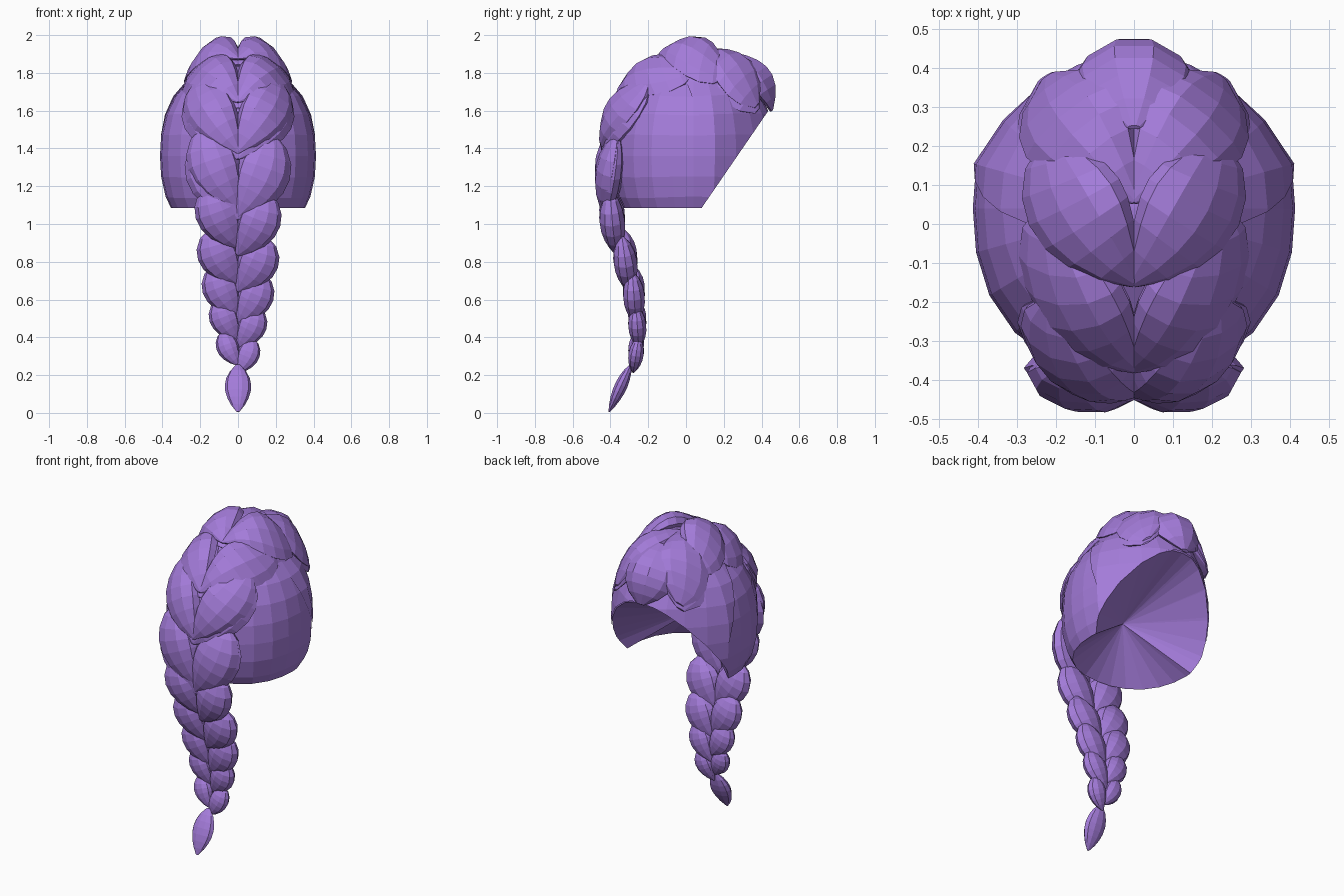
import bpy, bmesh, math
from mathutils import Vector

if "Cube" in bpy.data.objects:
    bpy.data.objects.remove(bpy.data.objects["Cube"])

purple = bpy.data.materials.new("purple hair")
purple.diffuse_color = (0.37, 0.20, 0.70, 1)
purple.use_nodes = True
purple.node_tree.nodes["Principled BSDF"].inputs["Base Color"].default_value = purple.diffuse_color


def finish(bm, name):
    bmesh.ops.recalc_face_normals(bm, faces=bm.faces)
    me = bpy.data.meshes.new(name)
    bm.to_mesh(me)
    bm.free()
    me.materials.append(purple)
    ob = bpy.data.objects.new(name, me)
    bpy.context.collection.objects.link(ob)
    return ob


def cut(bm, point, normal):
    geom = bm.verts[:] + bm.edges[:] + bm.faces[:]
    bmesh.ops.bisect_plane(bm, geom=geom, plane_co=point, plane_no=normal,
                           clear_outer=True)


def shell(name, grow, extra=None):
    """Egg-shaped scalp hair, open at neck and face, closed by a hollow fan."""
    bm = bmesh.new()
    bmesh.ops.create_uvsphere(bm, u_segments=24, v_segments=14, radius=1)
    for v in bm.verts:
        x, y, z = v.co
        # slightly boxy superellipsoid, narrowing towards the forehead
        k = (abs(x) ** 2.3 + abs(y) ** 2.3 + abs(z) ** 2.3) ** (-1 / 2.3)
        py = 0.04 + 0.43 * grow * y * k
        px = 0.413 * grow * x * k * (1 - 1.25 * max(0, py - 0.18))
        v.co = (px, py, 1.36 + 0.48 * grow * z * k)
    cut(bm, (0, 0, 1.085), (0, 0, -1))
    cut(bm, (0, 0.10, 1.11), (0, 0.51, -0.35))
    if extra:
        cut(bm, *extra)
    else:
        apex = bm.verts.new((0, -0.10, 1.36))
        for e in [e for e in bm.edges if e.is_boundary]:
            bm.faces.new((e.verts[0], e.verts[1], apex))
    return finish(bm, name)


shell("scalp_hair", 1.0)
# swept layer framing the face
shell("front_hair_layer", 1.015, ((0, 0.10, 1.5), (0, -0.9, -0.35)))


def lobe(name, side, start, tip, w, thick, bulge=0.0, droop=0.0, slant=0.0,
         rings=8, sides=10):
    """One plump braid strand running from the outside to the middle line."""
    a, b = Vector((0, *start)), Vector((0, *tip))
    length = (b - a).length
    T = (b - a).normalized()
    X = Vector((1, 0, 0))
    N = T.cross(X)

    def centre(t):
        p0, p1, p2 = ((0.62 + slant) * w, 0.66 * w, -0.05 * w)
        x = (1 - t) ** 2 * p0 + 2 * t * (1 - t) * p1 + t * t * p2
        return Vector((side * x, t * length))

    bm = bmesh.new()
    loops = []
    half = w * (0.56 - slant * 0.3 if side else 1.0)
    for i in range(rings):
        t = 0.02 + 0.96 * i / (rings - 1)
        c = centre(t)
        d = (centre(t + 0.01) - centre(t - 0.01)).normalized()
        r = max(0.05, math.sin(math.pi * t ** 0.9)) ** 0.8
        ring = []
        for j in range(sides):
            q = 2 * math.pi * j / sides
            p = c + Vector((d.y, -d.x)) * math.cos(q) * half * r
            n = (math.sin(q) * thick * r + bulge * math.sin(math.pi * t)
                 - droop * (p.x / w) ** 2)
            ring.append(bm.verts.new(a + X * p.x + T * p.y + N * n))
        loops.append(ring)
    for r0, r1 in zip(loops, loops[1:]):
        for j in range(sides):
            k = (j + 1) % sides
            bm.faces.new((r0[j], r0[k], r1[k], r1[j]))
    bm.faces.new(loops[0])
    bm.faces.new(loops[-1])
    finish(bm, name)


# braid rows from the crown to the end: start y,z, tip y,z, half width, thickness, bulge, droop
rows = [
    (0.43, 1.71, 0.05, 1.91, 0.27, 0.06, 0.07, 0.15),
    (0.22, 1.89, -0.16, 1.87, 0.265, 0.065, 0.075, 0.16),
    (0.0, 1.90, -0.38, 1.64, 0.27, 0.065, 0.065, 0.14),
    (-0.24, 1.79, -0.44, 1.37, 0.265, 0.07, 0.045, 0.08),
    (-0.37, 1.51, -0.42, 1.05, 0.255, 0.075, 0.02, 0.02),
    (-0.40, 1.20, -0.36, 0.85, 0.215, 0.07, 0.01, 0),
    (-0.34, 0.96, -0.30, 0.66, 0.205, 0.065, 0, 0),
    (-0.285, 0.77, -0.265, 0.49, 0.18, 0.06, 0, 0),
    (-0.265, 0.59, -0.25, 0.36, 0.145, 0.05, 0, 0),
    (-0.25, 0.42, -0.28, 0.23, 0.11, 0.042, 0, 0),
]
for i, (y0, z0, y1, z1, w, th, bu, dr) in enumerate(rows):
    for side, label in ((-1, "left"), (1, "right")):
        s = 0.02 * side if i > 3 else 0      # strands alternate down the braid
        sl = 0.2 if i < 4 else 0.05          # crown strands sweep in from the sides
        lobe(f"braid_strand_{label}_{i + 1}", side, (y0, z0 - s), (y1, z1 - s),
             w, th, bu, dr, sl)
        if i < 5:  # thinner strand peeking out beneath
            lobe(f"under_strand_{label}_{i + 1}", side, (y0, z0 - 0.03),
                 (y1, z1 - 0.03), w * 1.03, th * 0.8, bu - 0.015, dr, sl)

# tucked start of the braid and loose end
lobe("crown_strand", 0, (0.455, 1.59), (0.24, 1.91), 0.165, 0.06, 0.065, 0.07)
lobe("braid_tail", 0, (-0.29, 0.26), (-0.41, 0.0), 0.07, 0.035)
